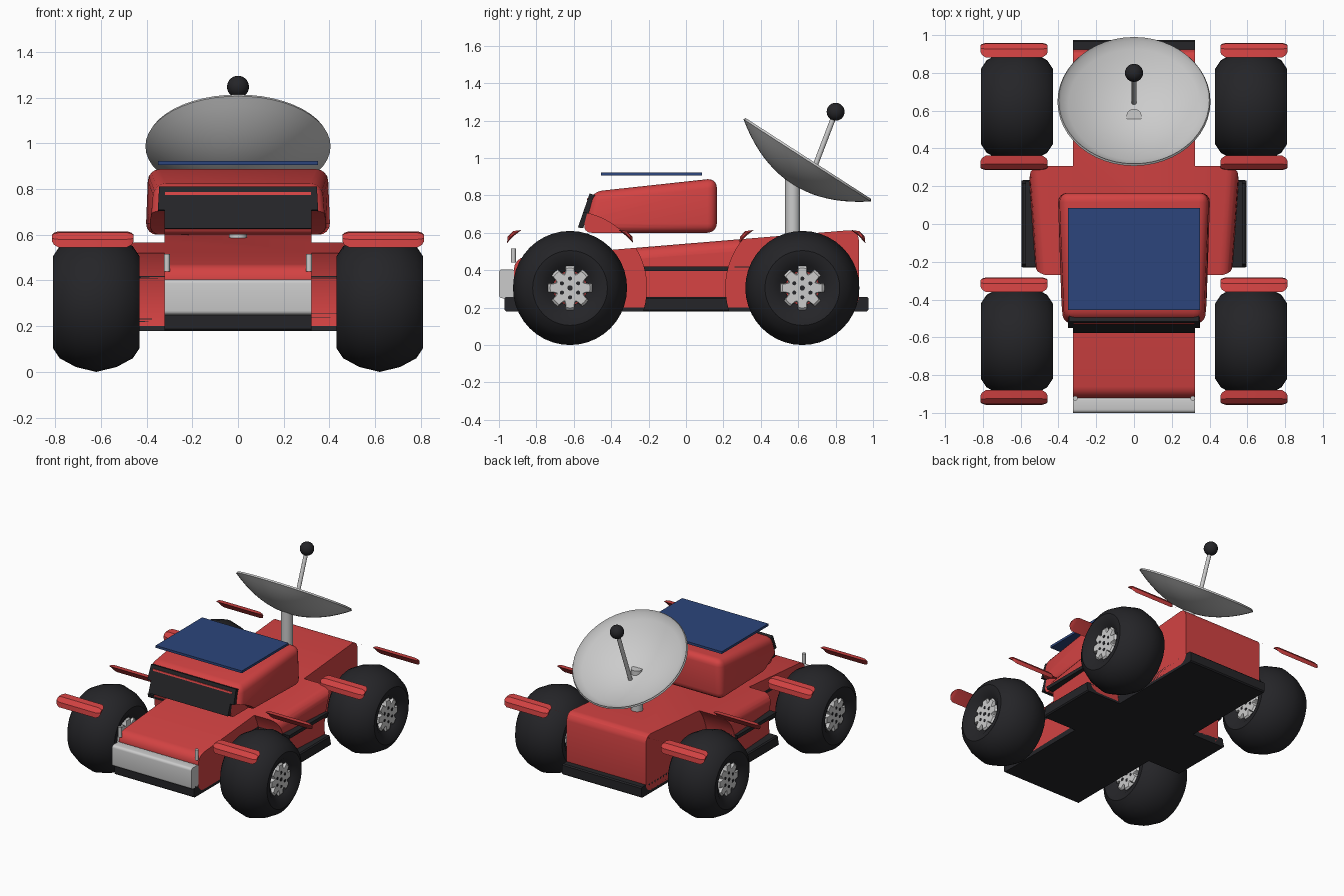
import bpy, bmesh, math
from mathutils import Matrix, Vector

if "Cube" in bpy.data.objects:
    bpy.data.objects.remove(bpy.data.objects["Cube"])


def material(name, col):
    m = bpy.data.materials.new(name)
    m.diffuse_color = (*col, 1)
    m.use_nodes = True
    m.node_tree.nodes["Principled BSDF"].inputs["Base Color"].default_value = m.diffuse_color
    return m


RED = material("red_paint", (0.65, 0.055, 0.055))
DARK = material("dark_rubber", (0.018, 0.018, 0.021))
BLUE = material("solar_blue", (0.025, 0.06, 0.2))
SIDEWAYS = Matrix.Rotation(math.pi / 2, 4, 'Y')  # local z -> world x


def finish(name, bm, mat=None, bevel=0, cut=None, segs=4):
    bmesh.ops.remove_doubles(bm, verts=bm.verts, dist=1e-5)
    bmesh.ops.recalc_face_normals(bm, faces=bm.faces)
    me = bpy.data.meshes.new(name)
    bm.to_mesh(me)
    bm.free()
    ob = bpy.data.objects.new(name, me)
    bpy.context.collection.objects.link(ob)
    if mat:
        me.materials.append(mat)
    bpy.ops.object.select_all(action='DESELECT')
    ob.select_set(True)
    bpy.context.view_layer.objects.active = ob
    if bevel:
        b = ob.modifiers.new("bevel", 'BEVEL')
        b.width, b.segments = bevel, segs
        bpy.ops.object.modifier_apply(modifier=b.name)
    if cut:
        c = ob.modifiers.new("wells", 'BOOLEAN')
        c.object, c.operation, c.solver = cut, 'DIFFERENCE', 'EXACT'
        bpy.ops.object.modifier_apply(modifier=c.name)
    bpy.ops.object.shade_smooth_by_angle(angle=math.radians(35))
    return ob


def loft(bm, rings):
    """Skin closed rings of points and cap both ends."""
    vs = [[bm.verts.new(p) for p in r] for r in rings]
    n = len(vs[0])
    for a, b in zip(vs, vs[1:]):
        for i in range(n):
            bm.faces.new((a[i], a[(i + 1) % n], b[(i + 1) % n], b[i]))
    bm.faces.new(vs[0])
    bm.faces.new(vs[-1])


def prism(name, pts, mat=None, **kw):
    """Side profile of (y, z, half width) points, mirrored across x."""
    bm = bmesh.new()
    loft(bm, [[(s * w, y, z) for y, z, w in pts] for s in (-1, 1)])
    return finish(name, bm, mat, **kw)


def box(name, w, y0, y1, z0, z1, mat=None, **kw):
    return prism(name, [(y0, z0, w), (y1, z0, w), (y1, z1, w), (y0, z1, w)], mat, **kw)


def lathe(name, prof, mtx, mat=None, n=32):
    bm = bmesh.new()
    vs = [bm.verts.new((r, 0, h)) for r, h in prof]
    es = [bm.edges.new(p) for p in zip(vs, vs[1:])]
    bmesh.ops.spin(bm, geom=vs + es, cent=(0, 0, 0), axis=(0, 0, 1),
                   angle=2 * math.pi, steps=n)
    bm.transform(mtx)
    return finish(name, bm, mat)


def rod(name, a, b, r, mat=None, n=16):
    a, b = Vector(a), Vector(b)
    d = b - a
    mtx = Matrix.Translation(a) @ d.to_track_quat('Z', 'Y').to_matrix().to_4x4()
    return lathe(name, [(0, 0), (r, 0), (r, d.length), (0, d.length)], mtx, mat, n)


WHEELS = [(sx, y) for sx in (-1, 1) for y in (-0.62, 0.622)]
WZ = 0.305

# wheel-well cutter
bm = bmesh.new()
for sx, y in WHEELS:
    bmesh.ops.create_cone(bm, cap_ends=True, segments=64, radius1=0.41, radius2=0.41, depth=0.8,
                          matrix=Matrix.Translation((sx * 0.722, y, WZ)) @ SIDEWAYS)
wells = finish("wheel_wells", bm)
wells.hide_render = True

# body, chassis and side stripe
prism("body", [(-0.92, 0.2, 0.49), (0.925, 0.2, 0.6), (0.925, 0.618, 0.595), (-0.92, 0.466, 0.465)],
      RED, bevel=0.06, cut=wells)
box("chassis", 0.595, -0.97, 0.975, 0.18, 0.258, DARK, bevel=0.008, segs=1, cut=wells)
box("side_stripe", 0.575, -0.6, 0.6, 0.395, 0.42, DARK, cut=wells)

# front bumper and lamp remnants
box("bumper", 0.6, -1.0, -0.915, 0.25, 0.405, bevel=0.018, cut=wells)
for sx in (-1, 1):
    rod("lamp", (sx * 0.311, -0.923, 0.44), (sx * 0.311, -0.923, 0.515), 0.013)

# cabin, windscreen and solar panel
prism("cabin", [(-0.555, 0.6, 0.385), (0.165, 0.6, 0.405), (0.165, 0.892, 0.395), (-0.5, 0.82, 0.365)],
      RED, bevel=0.05, cut=wells)
prism("windscreen", [(-0.578, 0.628, 0.355), (-0.55, 0.625, 0.355), (-0.485, 0.8, 0.345), (-0.515, 0.81, 0.345)],
      DARK, cut=wells)
prism("windscreen_trim", [(-0.531, 0.774, 0.32), (-0.5, 0.774, 0.32), (-0.5, 0.786, 0.32), (-0.527, 0.786, 0.32)], RED)
box("solar_panel", 0.35, -0.455, 0.085, 0.905, 0.922, BLUE)

# tyres, hubs and fender strips
TYRE = [(0.09, 0.135), (0.125, 0.16), (0.16, 0.185), (0.2, 0.19), (0.245, 0.16), (0.283, 0.09), (0.305, 0)]
TYRE = TYRE + [(r, -h) for r, h in TYRE[-2::-1]]
FENDER = [(0.337, 0.24), (0.333, 0.275), (0.305, 0.304), (0.26, 0.31), (0.302, 0.277)]
FC = Vector((0.312, 0.285))
ENDS = [(0.457, 0.45), (0.465, 0.75), (0.485, 1), (0.785, 1), (0.805, 0.75), (0.813, 0.45)]
for sx, y in WHEELS:
    at = Matrix.Translation((sx * 0.62, y, WZ)) @ SIDEWAYS
    lathe("tyre", TYRE, at, DARK, 40)
    # lobed hub, visible on both faces
    bm = bmesh.new()
    ring = []
    for i in range(64):
        a = 2 * math.pi * i / 64
        ring.append((0.1 + 0.018 * min(1, max(-1, 2.2 * math.cos(8 * a) + 1)), a))
    loft(bm, [[at @ Vector((k * r * math.cos(a), k * r * math.sin(a), h)) for r, a in ring]
              for h, k in ((-0.165, 0.9), (-0.155, 1), (0.155, 1), (0.165, 0.9))])
    finish("hub", bm)
    # dark bolt holes and hub centre
    spots = [(0, 0, 0.014)] + [(0.05 * math.cos(k * math.pi / 3), 0.05 * math.sin(k * math.pi / 3), 0.011)
                               for k in range(6)]
    bm = bmesh.new()
    for u, v, r in spots:
        bmesh.ops.create_cone(bm, cap_ends=True, segments=12, radius1=r, radius2=r, depth=0.334,
                              matrix=at @ Matrix.Translation((u, v, 0)))
    finish("bolt_holes", bm, DARK)
    for d in (-1, 1):
        bm = bmesh.new()
        loft(bm, [[(sx * x, y + d * p[0], WZ + p[1])
                   for p in (FC + (Vector(q) - FC) * k for q in FENDER)] for x, k in ENDS])
        finish("fender_strip", bm, RED)

# dish antenna
R, D = 0.405, 0.15
steps = [i / 10 for i in range(11)]
prof = [(R * t, -D * (1 - t * t)) for t in steps] + [(R * 0.985, 0.012)]
prof += [(R * 0.955 * t, -0.005 - (D - 0.022) * (1 - t * t)) for t in reversed(steps)]
tilt = Matrix.Translation((0, 0.648, 0.987)) @ Matrix.Rotation(math.radians(-32.8), 4, 'X')
lathe("dish", prof, tilt, None, 48)
rod("dish_post", (0, 0.57, 0.56), (0, 0.57, 0.89), 0.04, None, 24)
rod("feed_rod", (0, 0.645, 0.84), (0, 0.8, 1.245), 0.014)
bm = bmesh.new()
bmesh.ops.create_uvsphere(bm, u_segments=24, v_segments=14, radius=0.048,
                          matrix=Matrix.Translation((0, 0.8, 1.247)))
finish("feed_ball", bm, DARK)

bpy.data.objects.remove(wells)
